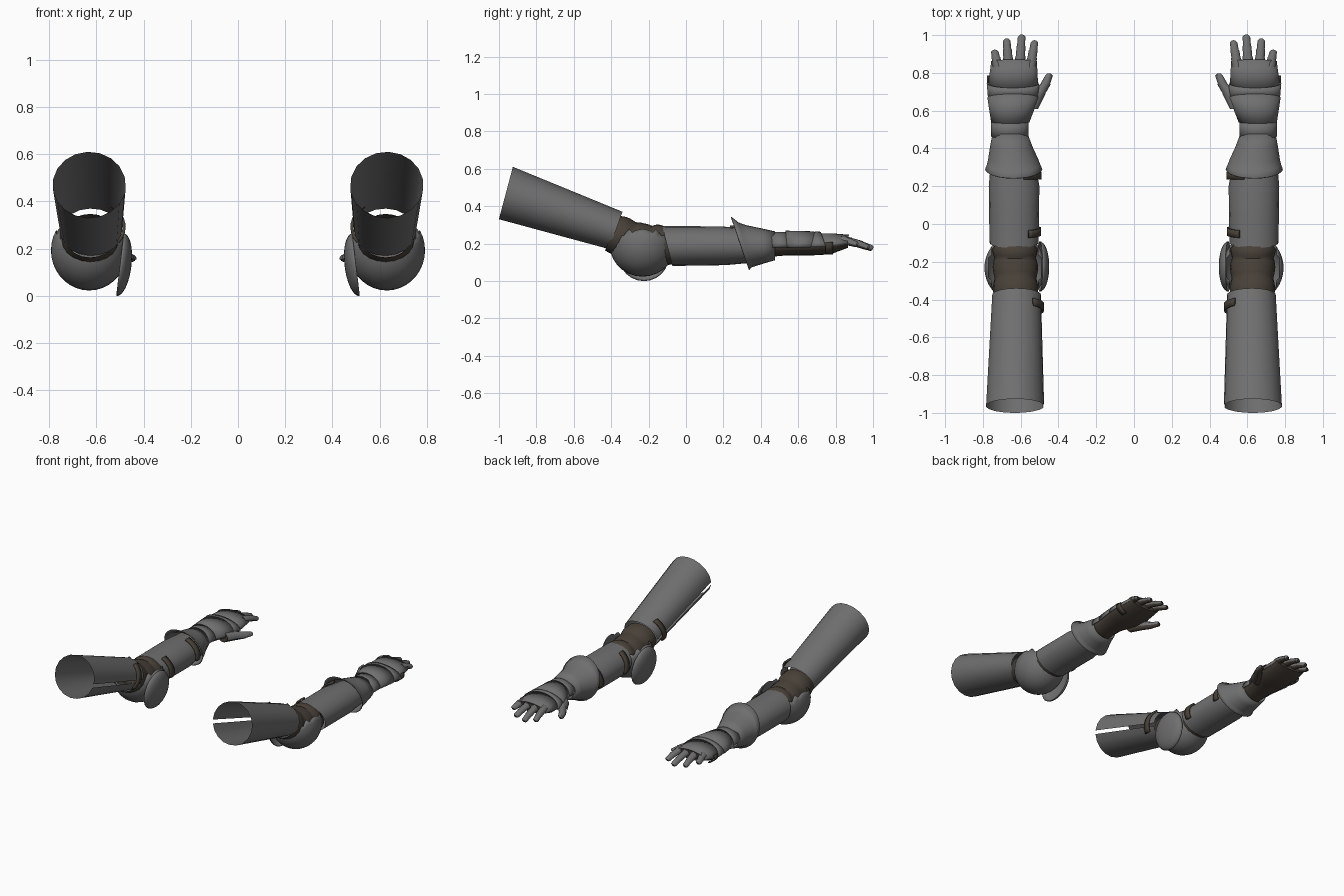
import bpy, bmesh
from math import sin, cos, pi, radians
from mathutils import Matrix

cube = bpy.data.objects.get("Cube")
if cube:
    bpy.data.objects.remove(cube, do_unlink=True)


def material(name, rgb):
    m = bpy.data.materials.new(name)
    m.use_nodes = True
    m.diffuse_color = (*rgb, 1)
    m.node_tree.nodes["Principled BSDF"].inputs["Base Color"].default_value = (*rgb, 1)
    return m


STEEL = material("grey steel", (0.16, 0.16, 0.16))
LEATHER = material("dark brown leather", (0.065, 0.052, 0.04))


def finish(name, bm, mat, thick=0.0):
    """Turn a bmesh into a smooth object mirrored to the other arm."""
    me = bpy.data.meshes.new(name)
    bm.to_mesh(me)
    bm.free()
    me.materials.append(mat)
    me.shade_smooth()
    me.set_sharp_from_angle(angle=radians(40))
    ob = bpy.data.objects.new(name, me)
    bpy.context.collection.objects.link(ob)
    if thick:
        s = ob.modifiers.new("thickness", "SOLIDIFY")
        s.thickness, s.offset = thick, 1
    ob.modifiers.new("other_arm", "MIRROR").use_clip = False
    return ob


def loft(name, rings, mat, arc=(0, 360), n=16, caps=False, thick=0.0):
    """Skin rings (x, y, z, x radius, z radius, lean) over an arc in degrees."""
    bm = bmesh.new()
    a0, a1 = map(radians, arc)
    full = arc[1] - arc[0] == 360
    count = n if full else n + 1
    rows = []
    for x, y, z, rx, rz, lean in rings:
        row = []
        for j in range(count):
            t = a0 + (a1 - a0) * j / n
            v = rz * sin(t)
            row.append(bm.verts.new((x + rx * cos(t), y + v * sin(lean), z + v * cos(lean))))
        rows.append(row)
    for p, q in zip(rows, rows[1:]):
        for j in range(n):
            k = (j + 1) % count
            bm.faces.new((p[j], q[j], q[k], p[k]))
    if caps:
        bm.faces.new(rows[0])
        bm.faces.new(rows[-1][::-1])
    return finish(name, bm, mat, thick)


def mix(a, b, t):
    return tuple(p + (q - p) * t for p, q in zip(a, b))


# Upper arm tube, open along an inner seam
shoulder = (0.63, -0.963, 0.47, 0.155, 0.145, 0.26)
above_elbow = (0.622, -0.375, 0.27, 0.13, 0.106, 0.34)
loft("upper_arm_plate", [mix(shoulder, above_elbow, i / 4) for i in range(5)],
     STEEL, (195, 545), 18)

# Forearm tube
below_elbow = (0.635, -0.1, 0.187, 0.13, 0.11, -0.25)
mid_forearm = (0.635, 0.2, 0.188, 0.134, 0.104, -0.1)
loft("forearm_plate", [below_elbow, mix(below_elbow, mid_forearm, 0.5), mid_forearm,
                       (0.645, 0.42, 0.188, 0.105, 0.085, 0)], STEEL, n=20)

# Ribbed leather in the bend of the elbow
bend = [(0.626, -0.4, 0.255, 0.11, 0.098, 0.34), (0.628, -0.23, 0.2, 0.11, 0.097, 0.1),
        (0.632, -0.08, 0.19, 0.11, 0.1, -0.25)]
ribs = []
for i in range(19):
    u = i / 9
    r = mix(bend[0], bend[1], u) if u < 1 else mix(bend[1], bend[2], u - 1)
    swell = 0.01 * abs(sin(pi * u * 1.5))
    ribs.append((*r[:3], r[3] + swell, r[4] + swell, r[5]))
loft("elbow_leather", ribs, LEATHER, n=20)

# Elbow cup with raised side wings
bm = bmesh.new()
bmesh.ops.create_uvsphere(bm, u_segments=28, v_segments=18, radius=1,
                          matrix=Matrix.Rotation(pi / 2, 4, "Y"))
cut = [f for f in bm.faces
       if f.calc_center_median().z > 0.02 + 0.62 * f.calc_center_median().x ** 2]
bmesh.ops.delete(bm, geom=cut, context="FACES")
for v in bm.verts:
    v.co = (0.63 + 0.158 * v.co.x, -0.232 + 0.172 * v.co.y, 0.193 + 0.166 * v.co.z)
finish("elbow_cup", bm, STEEL, 0.004)

# Round domed guard on the inner side of the elbow
bm = bmesh.new()
bmesh.ops.create_uvsphere(bm, u_segments=24, v_segments=16, radius=1,
                          matrix=Matrix.Rotation(-pi / 2, 4, "Y"))
bmesh.ops.delete(bm, geom=[v for v in bm.verts if v.co.x > 0.05], context="VERTS")
bm.transform(Matrix.Translation((0.5, -0.225, 0.132)) @ Matrix.Rotation(-0.12, 4, "Y")
             @ Matrix.Diagonal((0.045, 0.13, 0.13, 1)))
finish("elbow_disc", bm, STEEL, 0.004)

# Flared gauntlet cuff
loft("gauntlet_cuff", [(0.637, 0.288, 0.2, 0.148, 0.148, -0.33),
                       (0.637, 0.312, 0.192, 0.138, 0.122, -0.28),
                       (0.64, 0.345, 0.188, 0.128, 0.108, -0.2),
                       (0.65, 0.41, 0.188, 0.108, 0.09, -0.1),
                       (0.656, 0.475, 0.188, 0.09, 0.073, 0)], STEEL, n=24, thick=0.004)

# Straps across the inner side
for label, c, arc in (
        ("upper_arm", (0.623, -0.44, 0.292, 0.134, 0.112, 0.33), (130, 215)),
        ("elbow_side", (0.635, -0.04, 0.187, 0.131, 0.109, -0.15), (125, 200)),
        ("wrist_side", (0.635, 0.255, 0.188, 0.132, 0.103, 0), (112, 195))):
    ends = [(c[0], c[1] + d, *c[2:]) for d in (-0.02, 0.02)]
    loft(label + "_strap", ends, LEATHER, arc, 8, thick=0.013)

# Leather glove palm
loft("glove_palm", [(0.655, 0.44, 0.19, 0.085, 0.062, 0), (0.655, 0.54, 0.195, 0.088, 0.058, 0),
                    (0.642, 0.66, 0.192, 0.122, 0.056, 0), (0.64, 0.77, 0.192, 0.128, 0.05, 0),
                    (0.635, 0.865, 0.207, 0.117, 0.03, 0)], LEATHER, n=20, caps=True)
loft("hand_strap", [(0.64, y, 0.192, 0.131, 0.056, 0) for y in (0.745, 0.785)],
     LEATHER, (-50, 15), 6, thick=0.008)

# Overlapping plates on the back of the hand, each as start and end rings
for label, a, b in (
        ("wrist", (0.657, 0.462, 0.19, 0.096, 0.07, -0.1), (0.657, 0.548, 0.19, 0.097, 0.07, -0.1)),
        ("lower_hand", (0.655, 0.54, 0.19, 0.099, 0.076, -0.1), (0.64, 0.67, 0.19, 0.134, 0.074, 0.25)),
        ("middle_hand", (0.64, 0.66, 0.19, 0.13, 0.07, 0.25), (0.641, 0.745, 0.192, 0.136, 0.072, -0.35)),
        ("knuckle", (0.64, 0.735, 0.19, 0.13, 0.066, -0.35), (0.635, 0.862, 0.202, 0.118, 0.043, 0.2))):
    loft(label + "_plate", [a, mix(a, b, 0.5), b], STEEL, (-8, 188), 16, thick=0.003)


def finger(name, path, r0, r1, drop):
    """Leather finger following a path of (x, y, z), with three steel shells on top."""
    def ring(t, grow=1.0):
        s = t * (len(path) - 1)
        i = min(int(s), len(path) - 2)
        x, y, z = mix(path[i], path[i + 1], s - i)
        r = (r0 + (r1 - r0) * t) * grow
        return (x, y, z - drop * t ** 1.6, r, r * 0.9, 0.3 * t)

    tip = ring(1)
    end = (tip[0], tip[1] + 0.008, tip[2] - 0.002, tip[3] * 0.5, tip[4] * 0.5, 0.3)
    loft(name + "_glove", [ring(i / 6) for i in range(7)] + [end], LEATHER, n=10, caps=True)
    for k in range(3):
        t0, t1 = k / 3, (k + 1) / 3
        shell = [ring(t0, 1.08), ring((t0 + t1) / 2, 1.14), ring(min(t1 + 0.03, 1), 1.2)]
        if k == 2:
            shell.append((end[0], end[1] + 0.002, end[2], end[3] * 1.2, end[4] * 1.3, 0.3))
        loft(f"{name}_shell_{k + 1}", shell, STEEL, (-15, 195), 8)


for name, root, tip_x, tip_y in (("index_finger", 0.548, 0.527, 0.96),
                                 ("middle_finger", 0.605, 0.595, 0.99),
                                 ("ring_finger", 0.664, 0.674, 0.97),
                                 ("little_finger", 0.72, 0.737, 0.91)):
    z_root = 0.214
    finger(name, [(root, 0.83, z_root), (tip_x, tip_y, z_root)], 0.026, 0.017,
           0.25 * (tip_y - 0.83))

finger("thumb", [(0.55, 0.61, 0.175), (0.508, 0.685, 0.168), (0.472, 0.735, 0.162),
                 (0.45, 0.785, 0.158)], 0.04, 0.017, 0.0)
